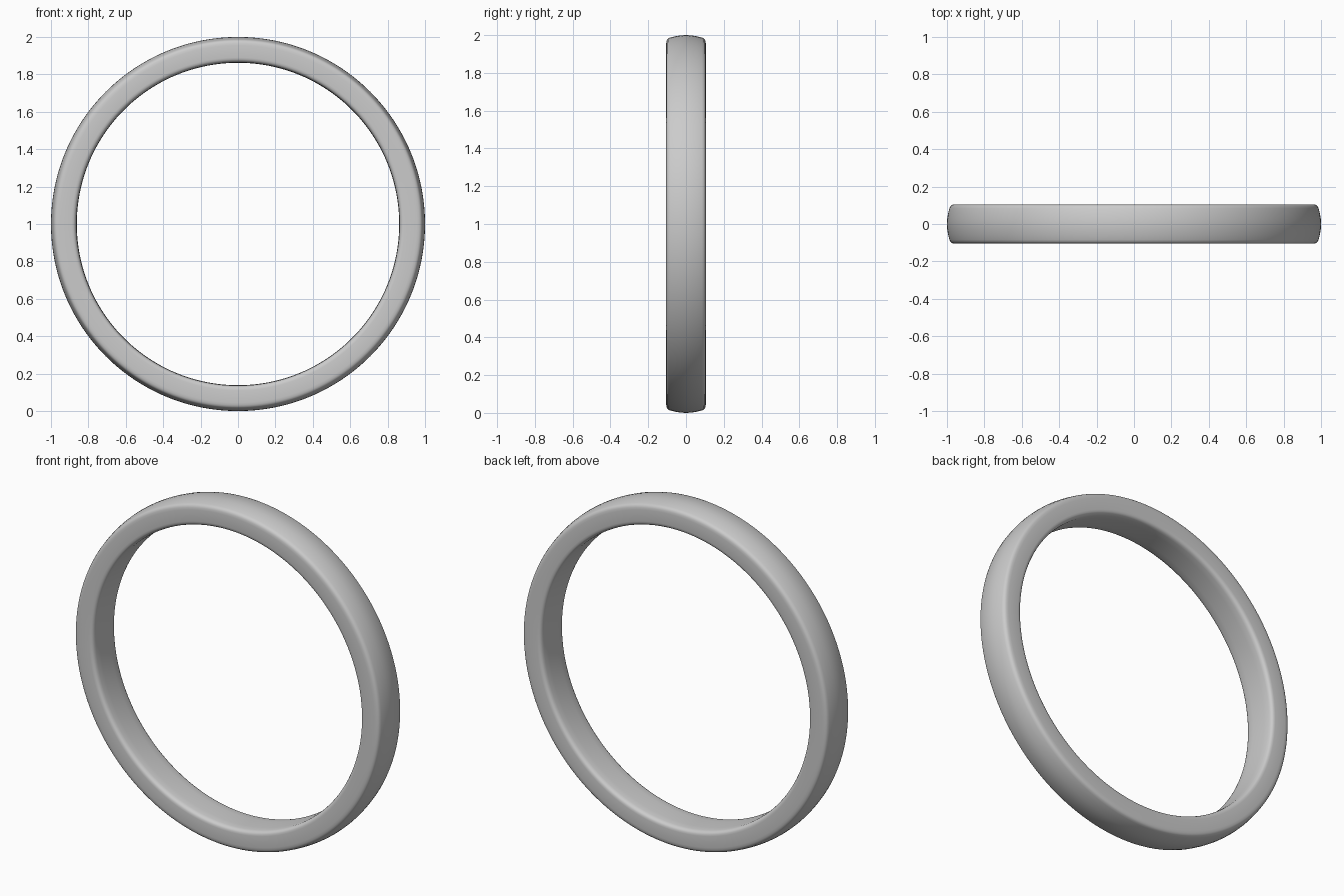
import bpy, bmesh, math
from mathutils import Matrix, Vector

if "Cube" in bpy.data.objects:
    bpy.data.objects.remove(bpy.data.objects["Cube"])

# Half cross-section as (radius, y): comfort inner face, rounded corners, domed outside
half = [(0.862, 0.0), (0.8625, 0.045), (0.864, 0.080), (0.867, 0.091), (0.872, 0.099), (0.880, 0.1035),
        (0.890, 0.105), (0.955, 0.105), (0.968, 0.1035), (0.977, 0.100), (0.983, 0.094), (0.987, 0.084),
        (0.9935, 0.058), (0.9985, 0.028), (1.0, 0.0)]
profile = half + [(r, -y) for r, y in reversed(half[1:-1])]

# Lathe the closed section around the y axis
SEGMENTS = 192
bm = bmesh.new()
rings = []
for i in range(SEGMENTS):
    a = math.tau * i / SEGMENTS
    rings.append([bm.verts.new((r * math.cos(a), y, 1 + r * math.sin(a))) for r, y in profile])
n = len(profile)
for i in range(SEGMENTS):
    p, q = rings[i], rings[(i + 1) % SEGMENTS]
    for j in range(n):
        k = (j + 1) % n
        bm.faces.new((p[j], p[k], q[k], q[j]))
bmesh.ops.recalc_face_normals(bm, faces=bm.faces)
for f in bm.faces:
    f.smooth = True

mesh = bpy.data.meshes.new("ring_band")
bm.to_mesh(mesh)
bm.free()
band = bpy.data.objects.new("ring_band", mesh)
bpy.context.collection.objects.link(band)
